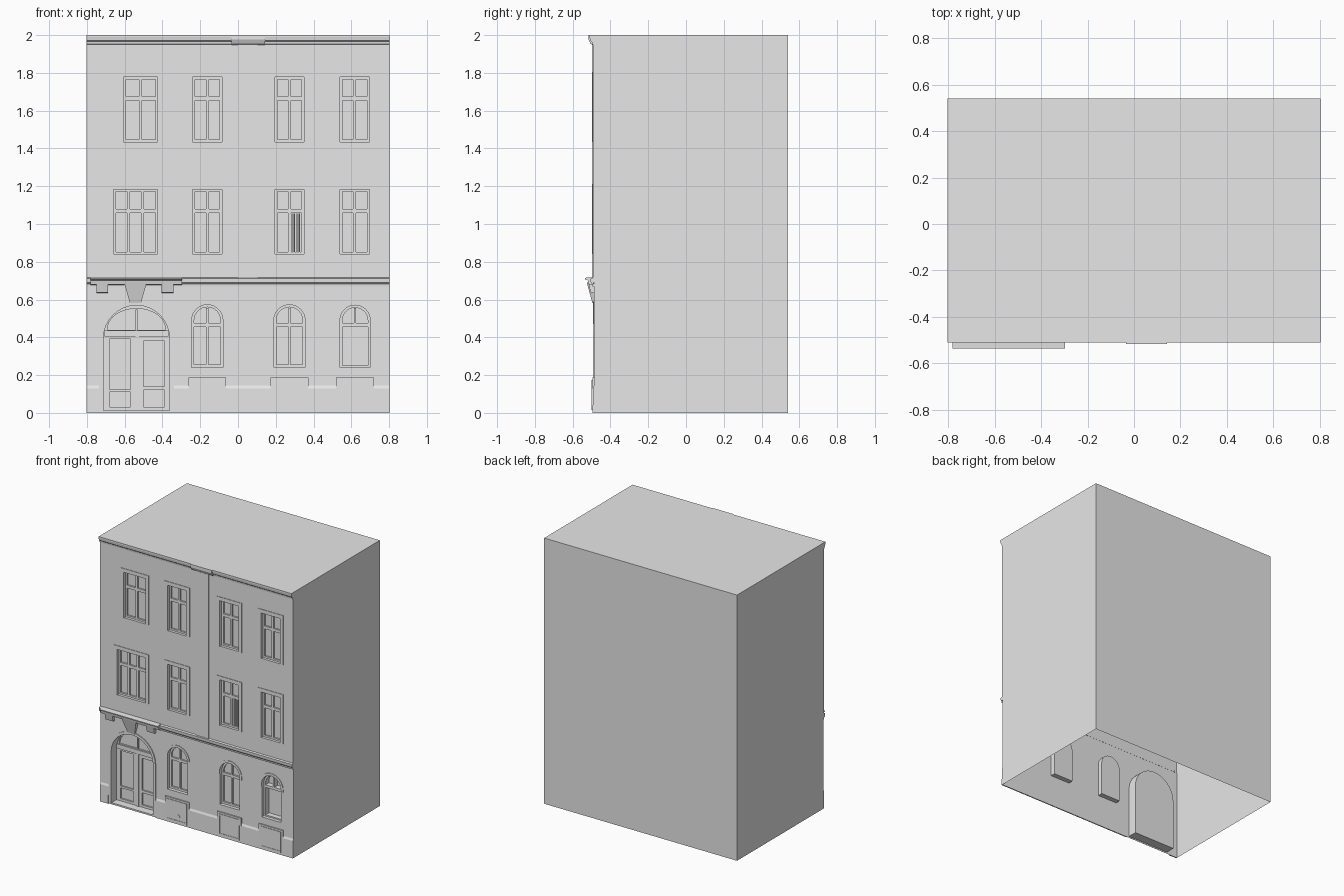
import bpy, bmesh, math

cube = bpy.data.objects.get("Cube")
if cube:
    bpy.data.objects.remove(cube)

plaster = bpy.data.materials.new("plaster_grey")
plaster.use_nodes = True
GREY = (0.8, 0.8, 0.8, 1)
plaster.diffuse_color = GREY
plaster.node_tree.nodes["Principled BSDF"].inputs["Base Color"].default_value = GREY

W, BACK = 0.803, 0.54
LOW, HIGH = -0.487, -0.492      # wall planes of ground floor and upper floors
SPLIT = 0.69


def finish(name, bm):
    mesh = bpy.data.meshes.new(name)
    bm.to_mesh(mesh)
    bm.free()
    mesh.materials.append(plaster)
    obj = bpy.data.objects.new(name, mesh)
    bpy.context.collection.objects.link(obj)


# Outlines are counter-clockwise lists of (x, z), starting bottom left
def rect(x0, z0, x1, z1):
    return [(x0, z0), (x1, z0), (x1, z1), (x0, z1)]


def arch(x0, z0, x1, spring, rise=None, n=16):
    c, r = (x0 + x1) / 2, (x1 - x0) / 2
    rise = rise or r
    arc = [(c + r * math.cos(math.pi * i / n), spring + rise * math.sin(math.pi * i / n))
           for i in range(n + 1)]
    return [(x0, z0), (x1, z0)] + arc


def band(outer, inner):
    turn = lambda p: p[1:] + p[:1]
    return turn(outer) + turn(inner)[::-1]


def rim(bm, loop, y0, y1):
    """Side faces along a loop from depth y0 back to y1."""
    f = [bm.verts.new((x, y0, z)) for x, z in loop]
    b = [bm.verts.new((x, y1, z)) for x, z in loop]
    for i in range(len(loop)):
        j = (i + 1) % len(loop)
        bm.faces.new((f[i], b[i], b[j], f[j]))


def fill(bm, outer, holes, y):
    edges = []
    for loop in [outer] + holes:
        v = [bm.verts.new((x, y, z)) for x, z in loop]
        edges += [bm.edges.new((v[i - 1], v[i])) for i in range(len(v))]
    made = bmesh.ops.triangle_fill(bm, use_beauty=True, edges=edges, normal=(0, -1, 0))
    for face in [g for g in made["geom"] if isinstance(g, bmesh.types.BMFace)]:
        face.normal_update()
        if face.normal.y > 0:
            face.normal_flip()


def slab(bm, outer, y0, y1, holes=()):
    """Front face at y0 with holes, and sides back to y1."""
    fill(bm, outer, list(holes), y0)
    rim(bm, outer, y0, y1)
    for h in holes:
        rim(bm, h[::-1], y0, y1)


def plate(name, outer, y0, y1, holes=()):
    bm = bmesh.new()
    slab(bm, outer, y0, y1, holes)
    finish(name, bm)


def strip(name, profile, x0, x1):
    """A (y, z) profile, bottom to top, run along x."""
    bm = bmesh.new()
    a = [bm.verts.new((x0, y, z)) for y, z in profile]
    b = [bm.verts.new((x1, y, z)) for y, z in profile]
    for i in range(len(a) - 1):
        bm.faces.new((a[i], b[i], b[i + 1], a[i + 1]))
    bm.faces.new(a)
    bm.faces.new(b[::-1])
    finish(name, bm)


def window(name, opening, panes, wall, depth=0.02, glass=0.012):
    """Reveal, frame with pane holes, and the glass behind."""
    bm = bmesh.new()
    y = wall + depth
    rim(bm, opening[::-1], wall, y)
    slab(bm, opening, y, y + glass, panes)
    fill(bm, opening, [], y + glass)
    finish(name, bm)


# Shell: back, sides and roof, open below
bm = bmesh.new()
bmesh.ops.create_cube(bm, size=1)
for v in bm.verts:
    v.co = (math.copysign(W, v.co.x), BACK if v.co.y > 0 else LOW, 2 if v.co.z > 0 else 0)
bm.normal_update()
bmesh.ops.delete(bm, geom=[f for f in bm.faces if f.normal.z < -0.5 or f.normal.y < -0.5],
                 context="FACES_ONLY")
finish("building_shell", bm)

# Upper floor windows
upper_holes = []
columns = [(-0.605, -0.425), (-0.24, -0.085), (0.195, 0.35), (0.54, 0.695)]
for floor, base in (("second", 0.84), ("third", 1.435)):
    for i, (x0, x1) in enumerate(columns):
        count = 2
        if floor == "second" and i == 0:
            x0, count = -0.66, 3
        top, bar = base + 0.343, base + 0.23
        opening = rect(x0, base, x1, top)
        upper_holes.append(opening)
        step = (x1 - x0 - 0.01) / count
        panes = []
        for k in range(count):
            l, r = x0 + 0.013 + k * step, x0 - 0.003 + (k + 1) * step
            panes += [rect(l, base + 0.013, r, bar - 0.012), rect(l, bar + 0.01, r, top - 0.012)]
        window(f"{floor}_floor_window_{i + 1}", opening, panes, HIGH)
        surround = band(rect(x0 - 0.028, base, x1 + 0.028, top + 0.028), opening)
        plate(f"{floor}_floor_surround_{i + 1}", surround, HIGH - 0.004, HIGH)

# Slatted blind in one pane
bm = bmesh.new()
for k in range(7):
    x = 0.279 + k * 0.009
    slab(bm, rect(x, 0.853, x + 0.005, 1.055), HIGH + 0.024, HIGH + 0.032)
finish("window_blind", bm)

plate("upper_wall", rect(-W, SPLIT, W, 2), HIGH, LOW, upper_holes)

# Ground floor arched windows
ground_holes = []
for i, (x0, x1) in enumerate([(-0.245, -0.08), (0.19, 0.355), (0.54, 0.70)]):
    spring, mid, e = 0.49, (x0 + x1) / 2, 0.013
    opening = arch(x0, 0.24, x1, spring)
    ground_holes.append(opening)
    light = arch(x0 + e, 0.475, x1 - e, spring)
    if i == 2:
        panes, glass = [rect(x0 + e, 0.25, x1 - e, 0.455), light], 0.04
    else:
        panes = [rect(x0 + e, 0.255, mid - 0.006, 0.455),
                 rect(mid + 0.006, 0.255, x1 - e, 0.455), light]
        glass = 0.012
    window(f"ground_window_{i + 1}", opening, panes, LOW, 0.025, glass)
    plate(f"ground_window_mullion_{i + 1}", rect(mid - 0.006, 0.475, mid + 0.006, spring + 0.066),
          LOW + 0.025, LOW + 0.025 + glass)
    outer = arch(x0 - 0.018, 0.47, x1 + 0.018, spring, x1 - mid + 0.018)
    plate(f"window_arch_trim_{i + 1}", band(outer, arch(x0, 0.47, x1, spring)), LOW - 0.004, LOW)

    # Cellar hatch below each window
    hatch = rect(mid - 0.1, 0.13, mid + 0.1, 0.188)
    plate(f"cellar_hood_{i + 1}", hatch, LOW - 0.009, LOW)
    inner = rect(mid - 0.075, 0.03, mid + 0.075, 0.165)
    plate(f"cellar_frame_{i + 1}", rect(mid - 0.085, 0.015, mid + 0.085, 0.175),
          LOW - 0.013, LOW, [inner])
    plate(f"cellar_panel_{i + 1}", inner, LOW - 0.01, LOW)

# Round vent on the first hatch
vent = [(-0.15 + 0.014 * math.cos(math.pi * k / 6), 0.063 + 0.014 * math.sin(math.pi * k / 6))
        for k in range(12)]
plate("cellar_vent", vent, LOW - 0.014, LOW)

# Entrance door
doorway = arch(-0.712, 0.012, -0.363, 0.395)
ground_holes.append(doorway)
fanlight = arch(-0.69, 0.44, -0.385, 0.447, 0.105)
window("entrance_door", doorway,
       [fanlight, rect(-0.68, 0.125, -0.57, 0.39), rect(-0.68, 0.03, -0.57, 0.11),
        rect(-0.50, 0.14, -0.39, 0.38), rect(-0.50, 0.03, -0.39, 0.12)], LOW, 0.06, 0.01)
plate("fanlight_bar", rect(-0.543, 0.44, -0.532, 0.548), LOW + 0.06, LOW + 0.07)
plate("door_transom", rect(-0.708, 0.405, -0.367, 0.437), LOW + 0.052, LOW + 0.06)
plate("door_meeting_post", rect(-0.543, 0.012, -0.525, 0.405), LOW + 0.053, LOW + 0.06)
plate("door_arch_trim", band(arch(-0.732, 0.012, -0.343, 0.395), doorway), LOW - 0.006, LOW)

plate("ground_wall", rect(-W, 0, W, SPLIT), LOW, LOW + 0.001, ground_holes)

# Plinth on both sides of the doorway
plinth = [(LOW, 0), (LOW - 0.007, 0), (LOW - 0.006, 0.13), (LOW, 0.145)]
strip("plinth_right", plinth, -W, -0.735)
strip("plinth_left", plinth, -0.34, W)

# Cornices
strip("middle_cornice", [(LOW, 0.668), (-0.495, 0.67), (-0.496, 0.682), (-0.504, 0.69),
                         (-0.506, 0.712), (HIGH, 0.716)], -W, W)
strip("top_cornice", [(HIGH, 1.95), (-0.497, 1.952), (-0.499, 1.965), (-0.508, 1.972),
                      (-0.511, 1.99), (-0.511, 2), (LOW, 2)], -W, W)

# Flat pilaster and its capital
plate("pilaster", rect(0, 0.715, 0.104, 1.95), HIGH - 0.006, HIGH)
strip("pilaster_capital", [(HIGH, 1.947), (-0.506, 1.955), (-0.517, 1.978), (-0.517, 2),
                           (LOW, 2)], -0.035, 0.143)

# Canopy over the door with brackets and a tapered keystone
strip("door_canopy", [(LOW, 0.675), (-0.515, 0.68), (-0.52, 0.702), (-0.535, 0.708),
                      (-0.535, 0.715), (HIGH, 0.718)], -0.782, -0.297)
for side, x in (("right", -0.75), ("left", -0.405)):
    strip(f"canopy_bracket_{side}", [(LOW, 0.635), (-0.505, 0.637), (-0.515, 0.68),
                                     (LOW, 0.68)], x, x + 0.063)
bm = bmesh.new()
rings = [[bm.verts.new((-0.543 + sx * w, y, z)) for sx, y in
          ((-1, LOW), (-1, front), (1, front), (1, LOW))]
         for w, front, z in ((0.03, -0.496, 0.583), (0.06, -0.525, 0.69))]
for k in range(3):
    bm.faces.new((rings[0][k], rings[0][k + 1], rings[1][k + 1], rings[1][k]))
bm.faces.new(rings[0][::-1])
finish("door_keystone", bm)
